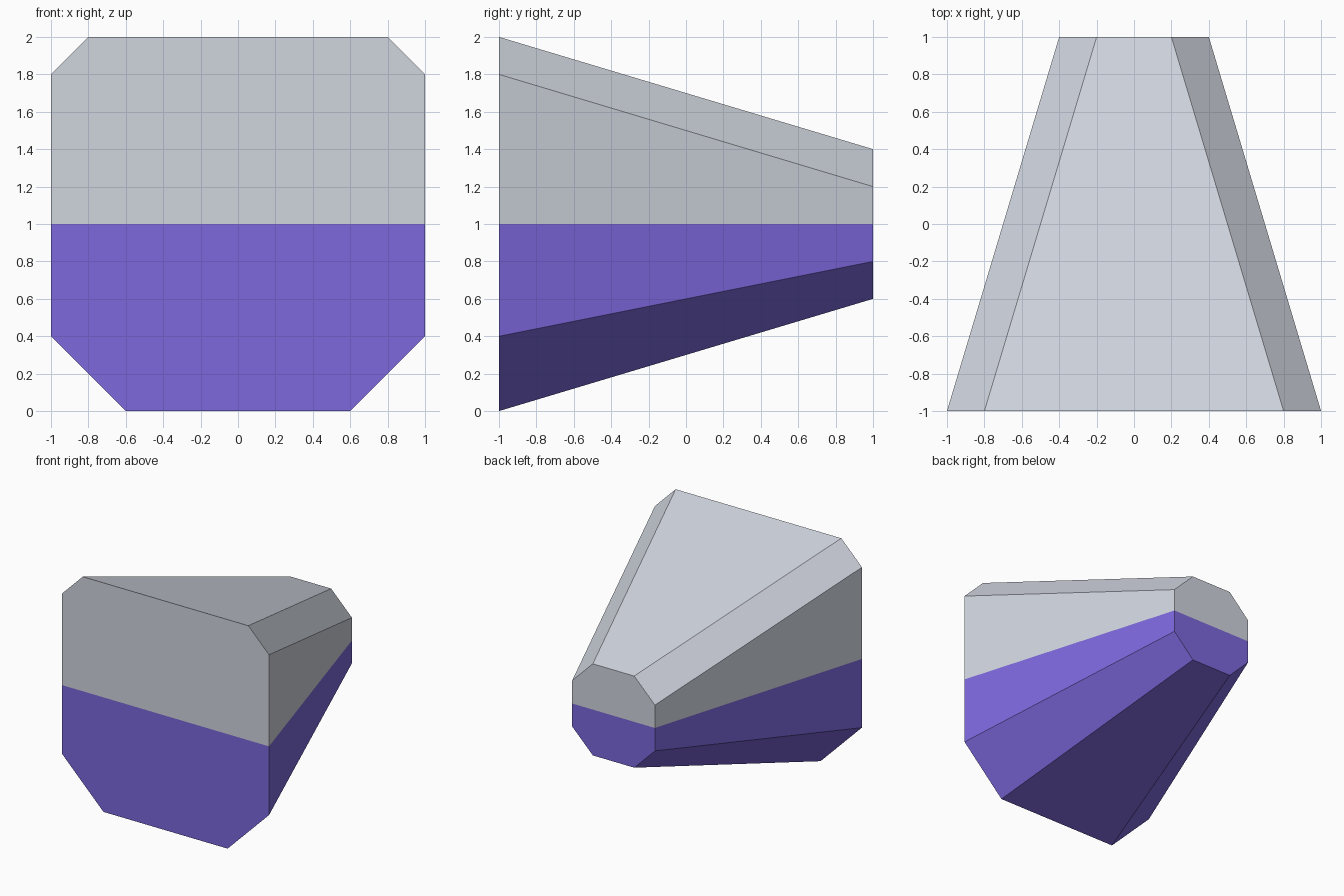
import bpy
import bmesh
from mathutils import Vector

cube = bpy.data.objects.get("Cube")
if cube:
    bpy.data.objects.remove(cube, do_unlink=True)


def make_material(name, rgb):
    mat = bpy.data.materials.new(name)
    mat.use_nodes = True
    color = (*rgb, 1.0)
    mat.diffuse_color = color
    mat.node_tree.nodes["Principled BSDF"].inputs["Base Color"].default_value = color
    return mat


def chamfered_ring(bm, y, half_width, bottom, top, low_cut, high_cut):
    """Eight-sided section: a rectangle with cut corners, mirrored in x."""
    right = [(half_width - low_cut, bottom), (half_width, bottom + low_cut),
             (half_width, top - high_cut), (half_width - high_cut, top)]
    outline = right + [(-x, z) for x, z in reversed(right)]
    return [bm.verts.new((x, y, z)) for x, z in outline]


# Tapered body: large front section lofted to a small back section
bm = bmesh.new()
front = chamfered_ring(bm, -1, 1.0, 0.0, 2.0, 0.4, 0.2)
back = chamfered_ring(bm, 1, 0.4, 0.6, 1.4, 0.2, 0.2)
bm.faces.new(front)
bm.faces.new(reversed(back))
for i in range(len(front)):
    j = (i + 1) % len(front)
    bm.faces.new((front[i], back[i], back[j], front[j]))

# Horizontal colour split at mid height
bmesh.ops.bisect_plane(bm, geom=bm.verts[:] + bm.edges[:] + bm.faces[:],
                       plane_co=Vector((0, 0, 1)), plane_no=Vector((0, 0, 1)))
bmesh.ops.recalc_face_normals(bm, faces=bm.faces[:])
for face in bm.faces:
    face.material_index = int(face.calc_center_median().z < 1)

mesh = bpy.data.meshes.new("tapered_body")
bm.to_mesh(mesh)
bm.free()
mesh.materials.append(make_material("light_grey", (0.63, 0.66, 0.73)))
mesh.materials.append(make_material("violet", (0.205, 0.138, 0.716)))
body = bpy.data.objects.new("tapered_body", mesh)
bpy.context.collection.objects.link(body)
